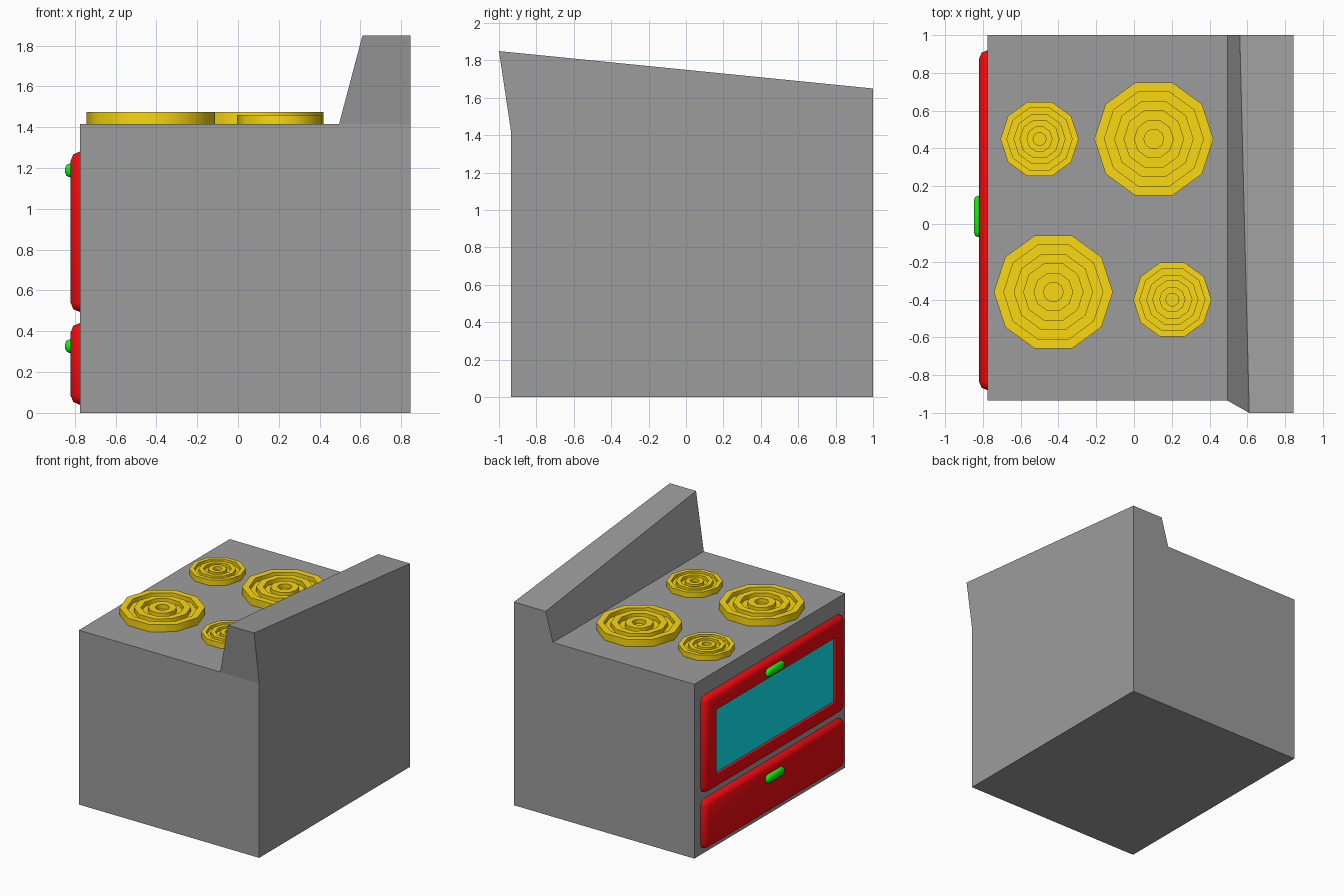
import bpy, bmesh, math

if "Cube" in bpy.data.objects:
    bpy.data.objects.remove(bpy.data.objects["Cube"])


def material(name, rgb):
    m = bpy.data.materials.new(name)
    m.diffuse_color = (*rgb, 1)
    m.use_nodes = True
    m.node_tree.nodes["Principled BSDF"].inputs["Base Color"].default_value = m.diffuse_color
    return m


GREY = material("grey_metal", (0.335, 0.335, 0.335))
RED = material("red_enamel", (0.92, 0.003, 0.005))
TEAL = material("teal_glass", (0.004, 0.85, 0.92))
GOLD = material("gold_coil", (0.96, 0.69, 0.005))
GREEN = material("green_knob", (0.006, 0.92, 0.006))


def make(name, bm, mat=None, smooth=None):
    bmesh.ops.recalc_face_normals(bm, faces=bm.faces)
    me = bpy.data.meshes.new(name)
    bm.to_mesh(me)
    bm.free()
    ob = bpy.data.objects.new(name, me)
    bpy.context.collection.objects.link(ob)
    if mat:
        me.materials.append(mat)
    if smooth:
        bpy.ops.object.select_all(action='DESELECT')
        ob.select_set(True)
        bpy.context.view_layer.objects.active = ob
        bpy.ops.object.shade_smooth_by_angle(angle=math.radians(smooth))
    return ob


def rounded_panel(x0, x1, y0, y1, z0, z1, r, seg):
    """Box whose exposed (-x) face and corner edges are rounded."""
    bm = bmesh.new()
    bmesh.ops.create_cube(bm, size=1)
    for v in bm.verts:
        v.co = (x0 if v.co.x < 0 else x1, y0 if v.co.y < 0 else y1,
                z0 if v.co.z < 0 else z1)
    edges = [e for e in bm.edges if any(v.co.x < x0 + 1e-5 for v in e.verts)]
    bmesh.ops.bevel(bm, geom=edges, offset=r, segments=seg, profile=0.5,
                    affect='EDGES')
    return bm


# Stove body with raised, slanted back panel, one skewed prism
bm = bmesh.new()
front = [(-.775, -.935, 0), (.845, -.935, 0), (.845, -.935, 1.415),
         (.845, -1, 1.85), (.61, -1, 1.85), (.495, -.935, 1.415),
         (-.775, -.935, 1.415)]
rear = [(-.775, 1, 0), (.845, 1, 0), (.845, 1, 1.65), (.56, 1, 1.65),
        (.495, 1, 1.415), (-.775, 1, 1.415)]
f = [bm.verts.new(c) for c in front]
r = [bm.verts.new(c) for c in rear]
for face in ((f[0], f[1], f[2], f[5], f[6]), f[2:6], r,
             (f[0], f[1], r[1], r[0]), (f[1], f[2], f[3], r[2], r[1]),
             (f[3], f[4], r[3], r[2]), (f[4], f[5], r[4], r[3]),
             (f[5], f[6], r[5], r[4]), (f[6], f[0], r[0], r[5])):
    bm.faces.new(face)
make("stove_body", bm, GREY)

# Oven door with a recessed window opening
bm = rounded_panel(-.82, -.77, -.88, .92, .495, 1.28, .045, 2)
face = min(bm.faces, key=lambda p: (round(p.calc_center_median().x, 4),
                                    -p.calc_area()))
for grow, x in ((.008, -.82), (0, -.803)):
    bmesh.ops.inset_region(bm, faces=[face], thickness=.02)
    for v in face.verts:
        v.co = (x, .775 + grow if v.co.y > 0 else -.745 - grow,
                1.13 + grow if v.co.z > .9 else .615 - grow)
bmesh.ops.delete(bm, geom=[face], context='FACES_ONLY')
make("oven_door", bm, RED, 50)

# Window glass
bm = bmesh.new()
bm.faces.new([bm.verts.new((-.803, y, z)) for y, z in
              ((.775, .615), (-.745, .615), (-.745, 1.13), (.775, 1.13))])
ob = make("oven_window", bm, TEAL)
if ob.data.polygons[0].normal.x > 0:
    ob.data.flip_normals()

# Drawer
make("drawer", rounded_panel(-.82, -.77, -.88, .92, .04, .44, .045, 2), RED, 50)

# Handles
for name, z in (("door_handle", 1.188), ("drawer_handle", .327)):
    make(name, rounded_panel(-.848, -.81, -.07, .15, z - .034, z + .034, .025, 2),
         GREEN, 50)


# Burners: ten-sided concentric rings with grooves between
def burner(name, cx, cy, radius, height, base=1.41):
    bm = bmesh.new()
    top, low = base + height, base + height * .45
    step = radius / 6
    prof = [(6, base), (6, top), (5, top), (5, low), (4, low), (4, top),
            (3, top), (3, low), (2, low), (2, top), (1, top), (1, low)]
    rings = [[bm.verts.new((cx + k * step * math.cos(i * math.tau / 10),
                            cy + k * step * math.sin(i * math.tau / 10), z))
              for i in range(10)] for k, z in prof]
    for a, b in zip(rings, rings[1:]):
        for i in range(10):
            j = (i + 1) % 10
            bm.faces.new((a[i], a[j], b[j], b[i]))
    bm.faces.new(rings[0])
    bm.faces.new(rings[-1])
    make(name, bm, GOLD, 40)


burner("burner_large_front", -.427, -.36, .315, .064)
burner("burner_large_rear", .105, .45, .315, .064)
burner("burner_small_front", .203, -.40, .207, .05)
burner("burner_small_rear", -.50, .45, .207, .05)
